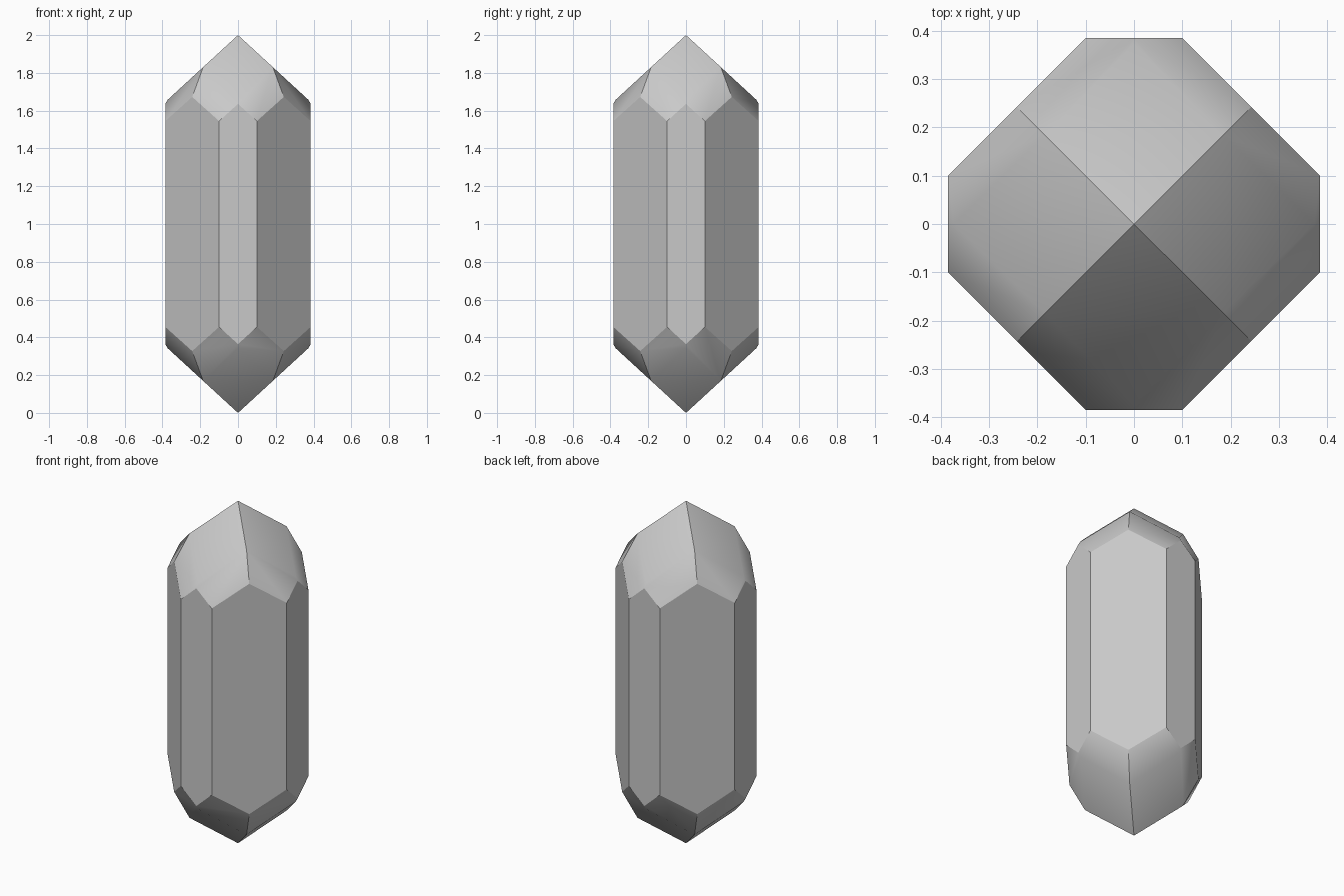
import bpy
import bmesh
from mathutils import Vector

default = bpy.data.objects.get("Cube")
if default:
    bpy.data.objects.remove(default, do_unlink=True)

# Grey stone material
GREY = (0.584, 0.584, 0.584, 1.0)
stone = bpy.data.materials.new("grey_crystal")
stone.use_nodes = True
stone.diffuse_color = GREY
stone.node_tree.nodes["Principled BSDF"].inputs["Base Color"].default_value = GREY

# Facet planes, as (normal, distance from the crystal's middle)
facets = []
for s in (1, -1):
    # narrow side faces
    facets += [((s, 0, 0), 0.385), ((0, s, 0), 0.385)]
    for t in (1, -1):
        # wide diagonal side faces
        facets.append(((s, t, 0), 0.485))
        # pointed tips, t is up or down
        facets += [((s * 0.919, 0, t), 1.0), ((0, s * 0.919, t), 1.0)]
        # steeper shoulder facets, two per tip face
        for up in (1, -1):
            facets += [((s * 0.403, t * 0.801, up * 0.443), 0.59),
                       ((s * 0.801, t * 0.403, up * 0.443), 0.59)]

# Cut a block down facet by facet, closing each cut
bm = bmesh.new()
bmesh.ops.create_cube(bm, size=4)
for normal, dist in facets:
    n = Vector(normal)
    cut = bmesh.ops.bisect_plane(
        bm, geom=bm.verts[:] + bm.edges[:] + bm.faces[:], dist=1e-5,
        plane_co=n * (dist / n.length_squared), plane_no=n, clear_outer=True)
    rim = [e for e in cut["geom_cut"]
           if isinstance(e, bmesh.types.BMEdge) and e.is_boundary]
    if rim:
        bmesh.ops.edgeloop_fill(bm, edges=rim)
bmesh.ops.remove_doubles(bm, verts=bm.verts[:], dist=0.0005)
bmesh.ops.recalc_face_normals(bm, faces=bm.faces[:])


def tip_side(face):
    """Which of the four sides of a tip a face belongs to; None on the shaft."""
    n = face.normal
    if abs(n.z) < 0.2:
        return None
    if abs(n.x) > abs(n.y):
        return ("x", n.x > 0, n.z > 0)
    return ("y", n.y > 0, n.z > 0)


# Blend the facets inside each tip side, keep every other edge sharp
for face in bm.faces:
    face.smooth = True
for edge in bm.edges:
    sides = [tip_side(f) for f in edge.link_faces]
    edge.smooth = len(sides) == 2 and sides[0] is not None and sides[0] == sides[1]

# Stand the crystal on the ground
bmesh.ops.translate(bm, verts=bm.verts[:], vec=(0, 0, 1))
mesh = bpy.data.meshes.new("crystal")
bm.to_mesh(mesh)
bm.free()
mesh.materials.append(stone)
crystal = bpy.data.objects.new("crystal", mesh)
bpy.context.collection.objects.link(crystal)
